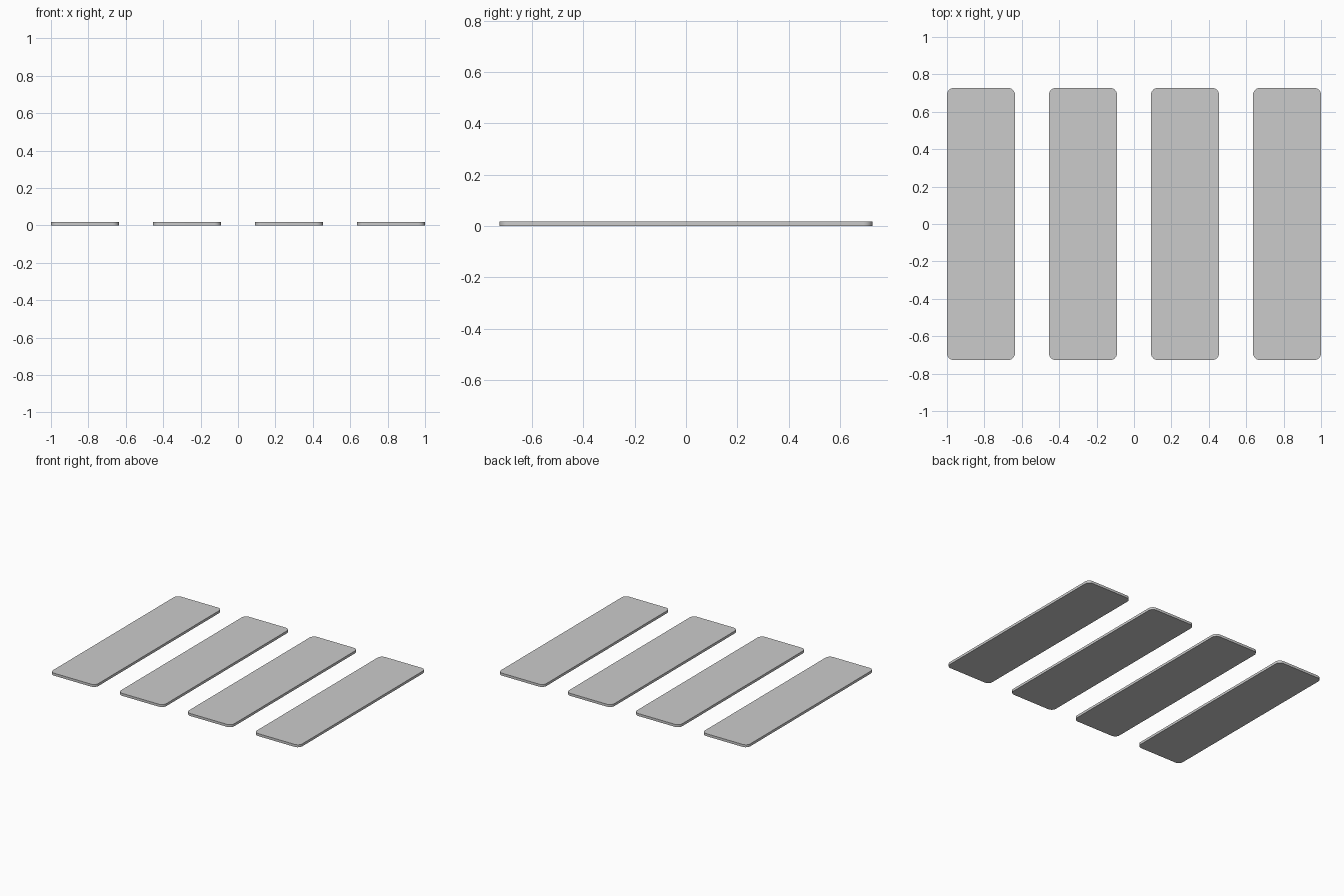
import bpy, bmesh
from math import cos, sin, pi

if "Cube" in bpy.data.objects:
    bpy.data.objects.remove(bpy.data.objects["Cube"])

WIDTH, LENGTH, THICK, RADIUS = 0.3636, 1.4545, 0.018, 0.036
PITCH, SEGMENTS = 0.5455, 6


def rounded_plank(name, x):
    bm = bmesh.new()
    # Rounded rectangle outline, corner by corner
    outline = []
    for i, (sx, sy) in enumerate([(1, 1), (-1, 1), (-1, -1), (1, -1)]):
        cx, cy = sx * (WIDTH / 2 - RADIUS), sy * (LENGTH / 2 - RADIUS)
        for k in range(SEGMENTS + 1):
            a = (i + k / SEGMENTS) * pi / 2
            outline.append(bm.verts.new((cx + RADIUS * cos(a), cy + RADIUS * sin(a), 0)))
    face = bm.faces.new(outline)
    # Thickness
    ext = bmesh.ops.extrude_face_region(bm, geom=[face])
    top = [g for g in ext["geom"] if isinstance(g, bmesh.types.BMVert)]
    bmesh.ops.translate(bm, verts=top, vec=(0, 0, THICK))
    bmesh.ops.recalc_face_normals(bm, faces=bm.faces)
    mesh = bpy.data.meshes.new(name)
    bm.to_mesh(mesh)
    bm.free()
    obj = bpy.data.objects.new(name, mesh)
    obj.location.x = x
    bpy.context.collection.objects.link(obj)
    bpy.context.view_layer.objects.active = obj
    obj.select_set(True)


# Row of four evenly spaced planks
for n in range(4):
    rounded_plank(f"plank_{n + 1}", (n - 1.5) * PITCH)

# Smooth corners, crisp top and bottom edges
bpy.ops.object.shade_smooth_by_angle()
